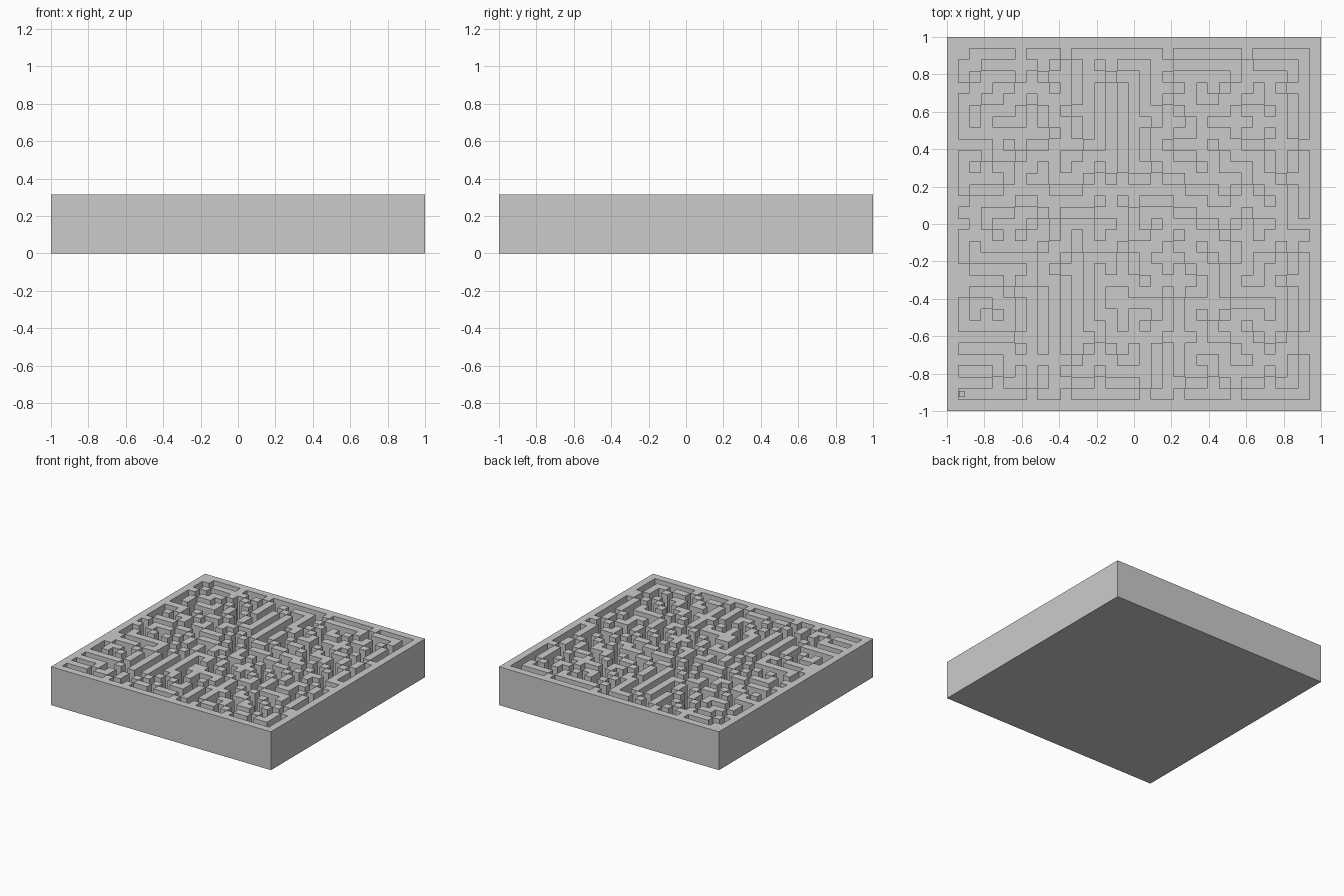
import bpy, bmesh, random

if "Cube" in bpy.data.objects:
    bpy.data.objects.remove(bpy.data.objects["Cube"])

random.seed(7)
N = 33                     # cells per side, including the rim
U = 2 / N                  # cell size
TOP, FLOOR = 0.315, 0.2 * U

# Main straight corridors: (column, row) start and end, rows counted from the back
RUNS = [
    (3, 1, 5, 1), (7, 1, 9, 1), (12, 1, 18, 1), (20, 1, 25, 1), (27, 1, 31, 1),
    (31, 1, 31, 8), (31, 10, 31, 15), (31, 19, 31, 25), (31, 28, 31, 31),
    (1, 31, 6, 31), (11, 31, 16, 31), (21, 31, 24, 31), (26, 31, 31, 31),
    (15, 3, 16, 3), (16, 3, 16, 11), (18, 1, 18, 5), (12, 1, 12, 8),
    (2, 20, 6, 20), (1, 10, 2, 10), (1, 10, 1, 12), (1, 12, 4, 12),
    (1, 23, 1, 25), (1, 25, 5, 25), (1, 29, 3, 29), (7, 22, 7, 30),
    (11, 19, 11, 27), (19, 27, 19, 31),
]
STEPS = [(1, 0), (-1, 0), (0, 1), (0, -1)]


def carve_maze():
    """Carve the main runs, then grow one-cell-wide branches off them."""
    cells = set()
    for a, b, c, d in RUNS:
        cells |= {(i, j) for i in range(a, c + 1) for j in range(b, d + 1)}
    stack = sorted(cells)
    random.shuffle(stack)
    while stack:
        i, j = stack[-1]
        options = []
        for dx, dy in STEPS:
            p = (i + dx, j + dy)
            if p in cells or not (0 < p[0] < N - 1 and 0 < p[1] < N - 1):
                continue
            if sum((p[0] + ex, p[1] + ey) in cells for ex, ey in STEPS) == 1:
                options.append(p)
        if options:
            p = random.choice(options)
            cells.add(p)
            stack.append(p)
        else:
            stack.pop()
    return cells


def add_object(name, bm):
    mesh = bpy.data.meshes.new(name)
    bm.to_mesh(mesh)
    bm.free()
    obj = bpy.data.objects.new(name, mesh)
    bpy.context.collection.objects.link(obj)
    return obj


# Maze block: wall tops, corridor floors, corridor sides, outer sides and underside
corridors = carve_maze()
bm = bmesh.new()


def quad(points):
    bm.faces.new([bm.verts.new(p) for p in points])


for i in range(N):
    for j in range(N):
        x0, y1 = -1 + i * U, 1 - j * U
        x1, y0 = x0 + U, y1 - U
        is_open = (i, j) in corridors
        z = FLOOR if is_open else TOP
        quad([(x0, y0, z), (x1, y0, z), (x1, y1, z), (x0, y1, z)])
        if is_open:
            sides = {(1, 0): ((x1, y1), (x1, y0)), (-1, 0): ((x0, y0), (x0, y1)),
                     (0, 1): ((x1, y0), (x0, y0)), (0, -1): ((x0, y1), (x1, y1))}
            for (dx, dy), (p, q) in sides.items():
                if (i + dx, j + dy) not in corridors:
                    quad([(*p, FLOOR), (*p, TOP), (*q, TOP), (*q, FLOOR)][::-1])

corners = [(-1, -1), (1, -1), (1, 1), (-1, 1)]
for p, q in zip(corners, corners[1:] + corners[:1]):
    quad([(*p, 0), (*q, 0), (*q, TOP), (*p, TOP)])
quad([(*p, 0) for p in reversed(corners)])
bmesh.ops.remove_doubles(bm, verts=bm.verts, dist=1e-5)
add_object("maze_block", bm)

# Small cube standing in the front left start cell
bm = bmesh.new()
bmesh.ops.create_cube(bm, size=0.5 * U)
cube = add_object("start_cube", bm)
cube.location = (-0.92, -1 + 1.5 * U, FLOOR + 0.25 * U)
